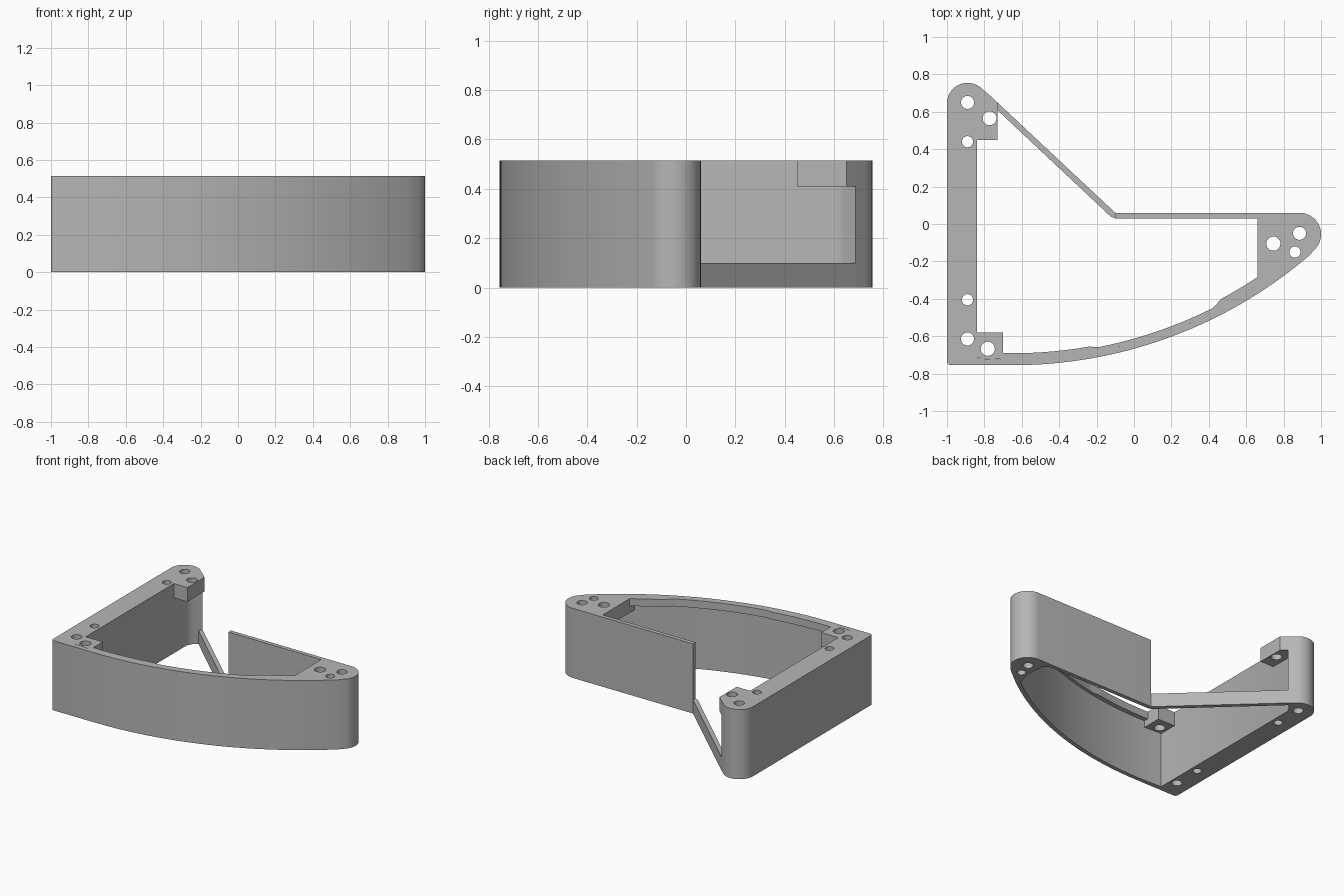
import bpy
import bmesh
from math import cos, sin, radians, acos, degrees

if "Cube" in bpy.data.objects:
    bpy.data.objects.remove(bpy.data.objects["Cube"], do_unlink=True)

HEIGHT = 0.515
TAB_Z = 0.41
SWEEP = (-0.65, 1.685)   # centre of the large curved wall

grey = bpy.data.materials.new("plain grey")
grey.use_nodes = True
colour = (0.47, 0.47, 0.47, 1)
grey.diffuse_color = colour
grey.node_tree.nodes["Principled BSDF"].inputs["Base Color"].default_value = colour


def arc(centre, radius, start, end, steps):
    angles = [radians(start + (end - start) * i / steps) for i in range(steps + 1)]
    return [(centre[0] + radius * cos(a), centre[1] + radius * sin(a)) for a in angles]


def sweep_arc(radius, x_start, x_end, steps=24):
    a, b = [-degrees(acos((x - SWEEP[0]) / radius)) for x in (x_start, x_end)]
    return arc(SWEEP, radius, a, b, steps)


def plate(name, outline, z0, z1, holes=()):
    """Extrude an outline with round holes (x, y, radius) between two heights."""
    curve = bpy.data.curves.new(name + "_profile", "CURVE")
    curve.dimensions = "2D"
    curve.fill_mode = "BOTH"
    curve.extrude = (z1 - z0) / 2
    loops = [outline] + [arc((x, y), r, 0, 345, 23) for x, y, r in holes]
    for loop in loops:
        spline = curve.splines.new("POLY")
        spline.points.add(len(loop) - 1)
        for point, (x, y) in zip(spline.points, loop):
            point.co = (x, y, 0, 1)
        spline.use_cyclic_u = True
    helper = bpy.data.objects.new(name + "_profile", curve)
    bpy.context.collection.objects.link(helper)
    graph = bpy.context.evaluated_depsgraph_get()
    mesh = bpy.data.meshes.new_from_object(helper.evaluated_get(graph))
    bpy.data.objects.remove(helper, do_unlink=True)

    bm = bmesh.new()
    bm.from_mesh(mesh)
    bmesh.ops.remove_doubles(bm, verts=bm.verts, dist=0.0001)
    bmesh.ops.recalc_face_normals(bm, faces=bm.faces)
    bmesh.ops.translate(bm, verts=bm.verts, vec=(0, 0, (z0 + z1) / 2))
    bm.to_mesh(mesh)
    bm.free()

    mesh.name = name
    mesh.materials.clear()
    mesh.materials.append(grey)
    obj = bpy.data.objects.new(name, mesh)
    bpy.context.collection.objects.link(obj)
    bpy.ops.object.select_all(action="DESELECT")
    obj.select_set(True)
    bpy.context.view_layer.objects.active = obj
    bpy.ops.object.shade_smooth_by_angle(angle=radians(30))
    return obj


# Full-height frame: straight back wall, rounded tip, curved wall, side bar, post
tip_inside = [(0.81, -0.15), (0.80, 0.0), (0.76, 0.03)]
frame = [(-0.10, 0.06)]
frame += arc((0.885, -0.055), 0.115, 90, -49, 18)
frame += sweep_arc(2.44, 0.94, -0.65, 40)
frame += arc((-0.98, -0.735), 0.02, 270, 180, 4)
frame += arc((-0.89, 0.645), 0.11, 180, 46.7, 18)
frame += [(-0.77, 0.687), (-0.79, 0.665), (-0.82, 0.64), (-0.84, 0.60)]
frame += sweep_arc(2.41, -0.84, 0.78, 40)
frame += tip_inside + [(-0.10, 0.03)]
frame_holes = [(-0.89, 0.65, 0.035), (-0.89, 0.44, 0.03),
               (-0.89, -0.405, 0.03), (-0.89, -0.615, 0.035),
               (0.885, -0.05, 0.035), (0.86, -0.15, 0.03)]
plate("frame", frame, 0, HEIGHT, frame_holes)

# Low diagonal sill under the open side
plate("diagonal_sill", [(-0.77, 0.687), (-0.10, 0.06), (-0.10, 0.03),
                        (-0.125, 0.04), (-0.79, 0.665)], 0, 0.10)

# Screw tabs flush with the top
plate("back_tab", [(-0.84, 0.45), (-0.73, 0.45), (-0.73, 0.65), (-0.77, 0.687),
                   (-0.79, 0.665), (-0.82, 0.64), (-0.84, 0.60)],
      TAB_Z, HEIGHT, [(-0.772, 0.565, 0.037)])
plate("front_tab", [(-0.84, -0.58), (-0.70, -0.58), (-0.70, -0.724), (-0.84, -0.717)],
      TAB_Z, HEIGHT, [(-0.782, -0.667, 0.038)])
plate("tip_tab", [(0.66, 0.03)] + sweep_arc(2.41, 0.66, 0.78, 4) + tip_inside,
      TAB_Z, HEIGHT, [(0.745, -0.105, 0.038)])

# Inner lip along the curved wall, thinner in the middle
lip = sweep_arc(2.41, -0.70, 0.66, 40)
lip += sweep_arc(2.365, 0.66, 0.47, 8)
lip += sweep_arc(2.388, 0.42, -0.19, 20)
lip += sweep_arc(2.376, -0.24, -0.70, 10)
plate("curved_lip", lip, 0.46, HEIGHT)
